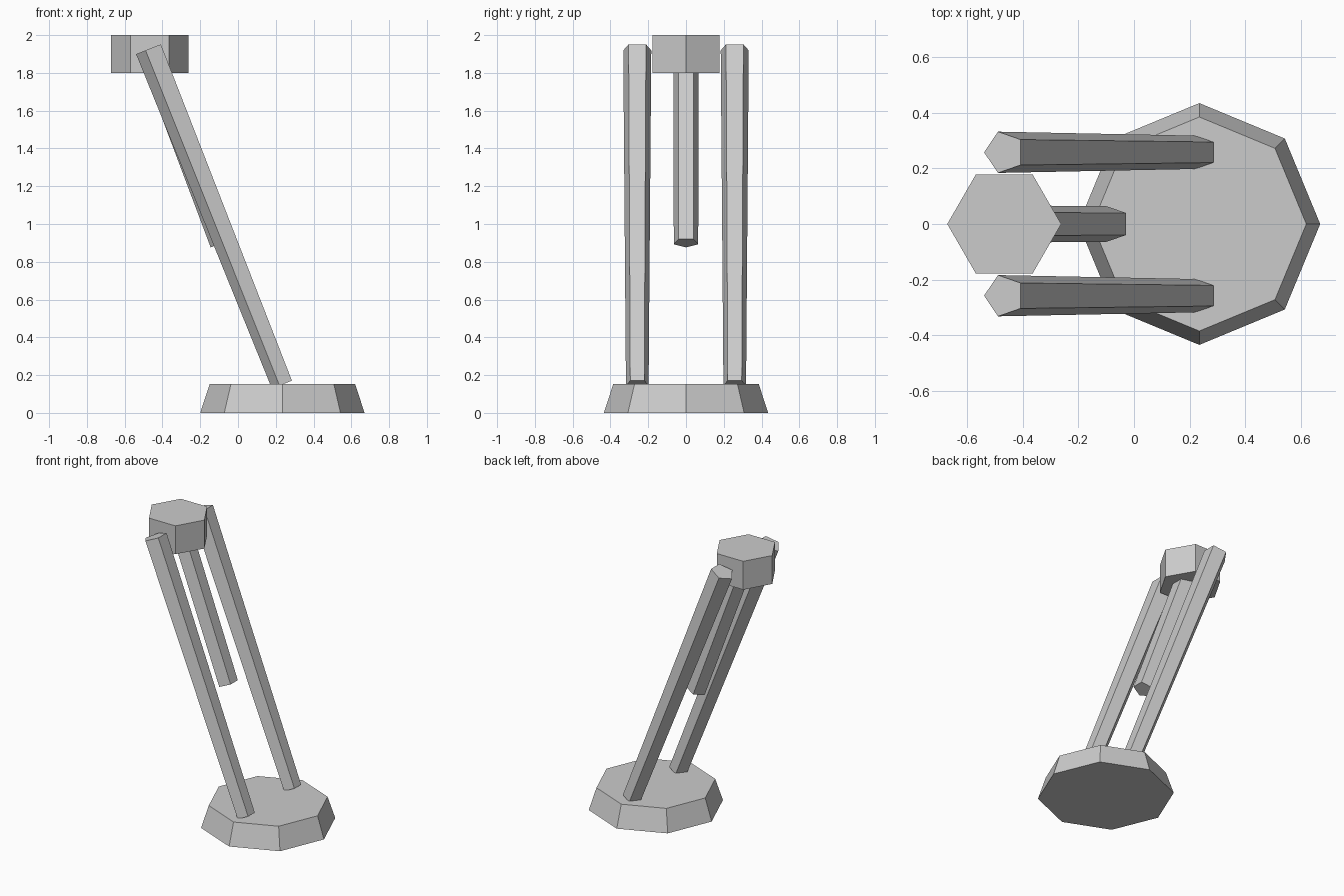
import bpy
import bmesh
from mathutils import Vector

cube = bpy.data.objects.get("Cube")
if cube:
    bpy.data.objects.remove(cube, do_unlink=True)

grey = bpy.data.materials.new("plain_grey")
grey.use_nodes = True
colour = (0.6, 0.6, 0.6, 1)
grey.diffuse_color = colour
grey.node_tree.nodes["Principled BSDF"].inputs["Base Color"].default_value = colour


def prism(name, sides, start, end, r_start, r_end, flip=False):
    """Tapered prism from start to end, lying in a plane of constant y.
    One corner points along +x, or along -x when flipped."""
    start, end = Vector(start), Vector(end)
    axis = (end - start).normalized()
    out = Vector((0, 1, 0)).cross(axis) * (-1 if flip else 1)
    side = axis.cross(out)
    bm = bmesh.new()
    bmesh.ops.create_cone(bm, cap_ends=True, segments=sides,
                          radius1=r_start, radius2=r_end, depth=1)
    # Turn the first corner onto the chosen direction
    first = max(bm.verts, key=lambda v: (round(v.co.y, 4), -abs(v.co.x))).co.copy()
    first.z = 0
    u = first.normalized()
    w = Vector((0, 0, 1)).cross(u)
    for v in bm.verts:
        c = v.co.copy()
        v.co = start.lerp(end, c.z + 0.5) + out * c.dot(u) + side * c.dot(w)
    bmesh.ops.recalc_face_normals(bm, faces=bm.faces)
    mesh = bpy.data.meshes.new(name)
    bm.to_mesh(mesh)
    bm.free()
    mesh.materials.append(grey)
    obj = bpy.data.objects.new(name, mesh)
    bpy.context.collection.objects.link(obj)
    return obj


# Octagonal foot plate and hexagonal head block
prism("base", 8, (0.235, 0, 0), (0.235, 0, 0.153), 0.435, 0.385)
prism("head", 6, (-0.467, 0, 1.8), (-0.467, 0, 2.0), 0.205, 0.205)

# Pair of leaning five-sided legs
for name, y in (("left_side_leg", 0.258), ("right_side_leg", -0.258)):
    prism(name, 5, (0.238, y, 0.152), (-0.467, y, 1.928), 0.063, 0.078, flip=True)

# Short rod hanging from the head
prism("hanging_rod", 5, (-0.081, 0, 0.9), (-0.455, 0, 1.9), 0.068, 0.07, flip=True)
